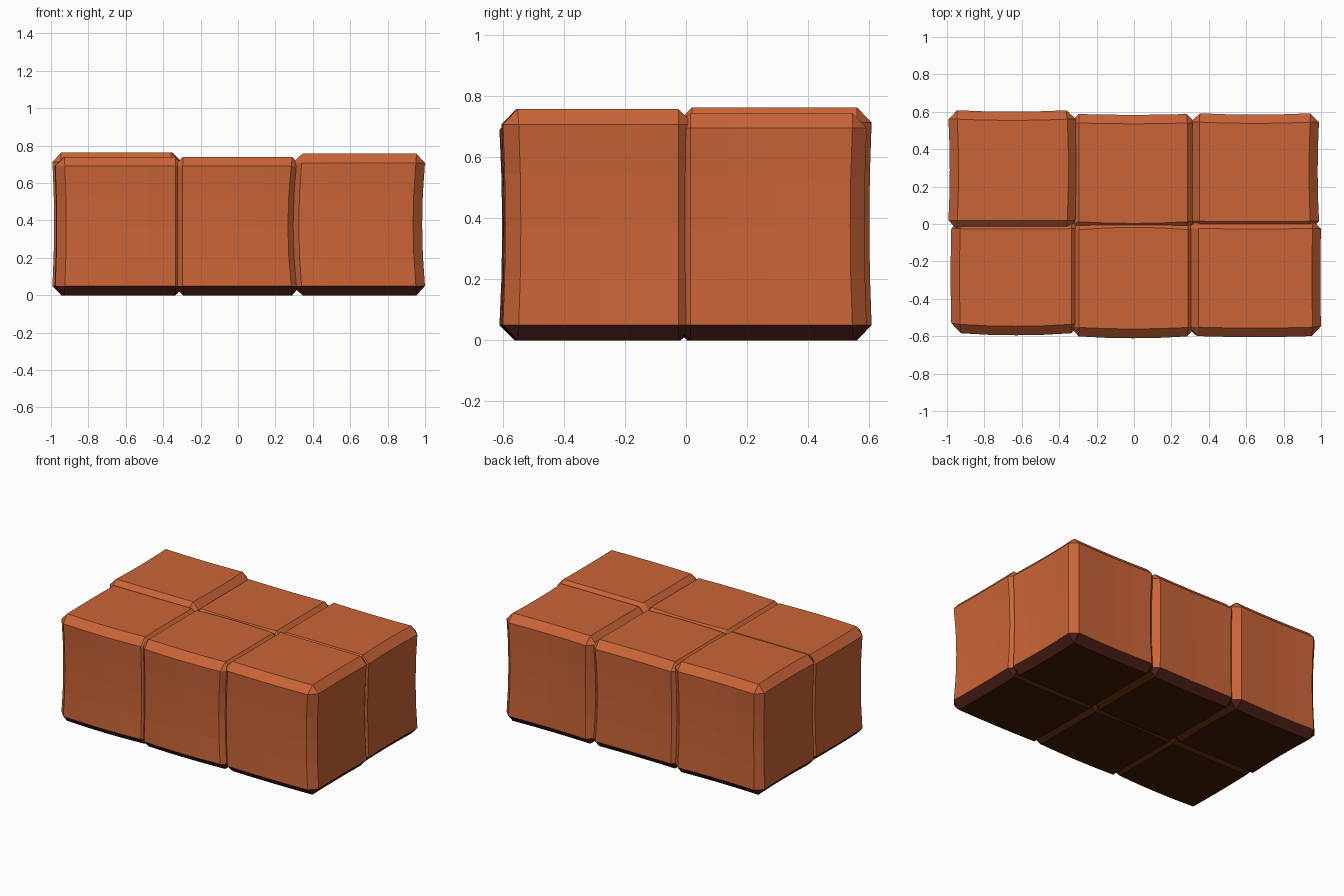
import bpy, bmesh

if "Cube" in bpy.data.objects:
    bpy.data.objects.remove(bpy.data.objects["Cube"])


def material(name, rgb):
    m = bpy.data.materials.new(name)
    m.diffuse_color = (*rgb, 1)
    m.use_nodes = True
    m.node_tree.nodes["Principled BSDF"].inputs["Base Color"].default_value = m.diffuse_color
    return m


clay = material("terracotta", (0.59, 0.127, 0.038))
rim_dark = material("dark red brown", (0.085, 0.015, 0.009))
base_dark = material("dark brown", (0.052, 0.011, 0.001))
CH = 0.05  # chamfer width


def block(name, x0, x1, y0, y1, top, bow):
    """Chamfered block; bow = outward swell of left, right, front, back sides
    given as (along the side, up the side) pairs."""
    cx, cy, cz = (x0 + x1) / 2, (y0 + y1) / 2, top / 2
    hx, hy, hz = (x1 - x0) / 2, (y1 - y0) / 2, top / 2
    bm = bmesh.new()
    bmesh.ops.create_cube(bm, size=2)
    for v in bm.verts:
        v.co = (v.co.x * hx + cx, v.co.y * hy + cy, v.co.z * hz + cz)
    bmesh.ops.bevel(bm, geom=bm.edges[:], offset=CH, segments=1,
                    affect='EDGES', profile=0.5)
    long_edges = [e for e in bm.edges if e.calc_length() > 0.15]
    bmesh.ops.subdivide_edges(bm, edges=long_edges, cuts=3, use_grid_fill=True)
    # gently bend the sides, keeping top and bottom level
    for v in bm.verts:
        u, w, t = (v.co.x - cx) / hx, (v.co.y - cy) / hy, (v.co.z - cz) / hz
        fu, fw, ft = 1 - u * u, 1 - w * w, 1 - t * t
        l, r, f, b = [(0, 0) if p is None else p for p in bow]
        v.co.x += (1 + u) / 2 * (r[0] * fw + r[1] * ft)
        v.co.x -= (1 - u) / 2 * (l[0] * fw + l[1] * ft)
        v.co.y += (1 + w) / 2 * (b[0] * fu + b[1] * ft)
        v.co.y -= (1 - w) / 2 * (f[0] * fu + f[1] * ft)
    # dark underside; the outer lower chamfer is redder, the inner one brown
    bm.normal_update()
    for face in bm.faces:
        c = face.calc_center_median()
        if c.z < CH * 0.9:
            outer = abs(c.x) > 0.93 or abs(c.y) > 0.53
            rim = face.normal.z > -0.9 and outer
            face.material_index = 1 if rim else 2
    me = bpy.data.meshes.new(name)
    bm.to_mesh(me)
    bm.free()
    for m in (clay, rim_dark, base_dark):
        me.materials.append(m)
    bpy.context.collection.objects.link(bpy.data.objects.new(name, me))


IN = (-0.01, -0.012)  # side hollow
# back row
block("back_left_block", -0.998, -0.31, -0.03, 0.613, 0.763,
      [IN, (0.01, -0.01), None, (-0.01, -0.01)])
block("back_middle_block", -0.345, 0.335, -0.035, 0.592, 0.737,
      [(0, 0), (0, -0.015), (0.012, 0), (-0.006, -0.01)])
block("back_right_block", 0.30, 0.995, -0.035, 0.597, 0.745,
      [(0, -0.01), IN, None, (-0.01, -0.01)])
# front row
block("front_left_block", -0.978, -0.285, -0.583, 0.025, 0.740,
      [(0.005, -0.01), None, (0.015, -0.012), None])
block("front_middle_block", -0.345, 0.34, -0.600, 0.015, 0.740,
      [(0, 0), (0, -0.025), (0.014, -0.012), (0.02, 0)])
block("front_right_block", 0.295, 1.006, -0.600, 0.025, 0.757,
      [(0, 0.02), (-0.005, -0.02), (0.007, -0.01), None])
